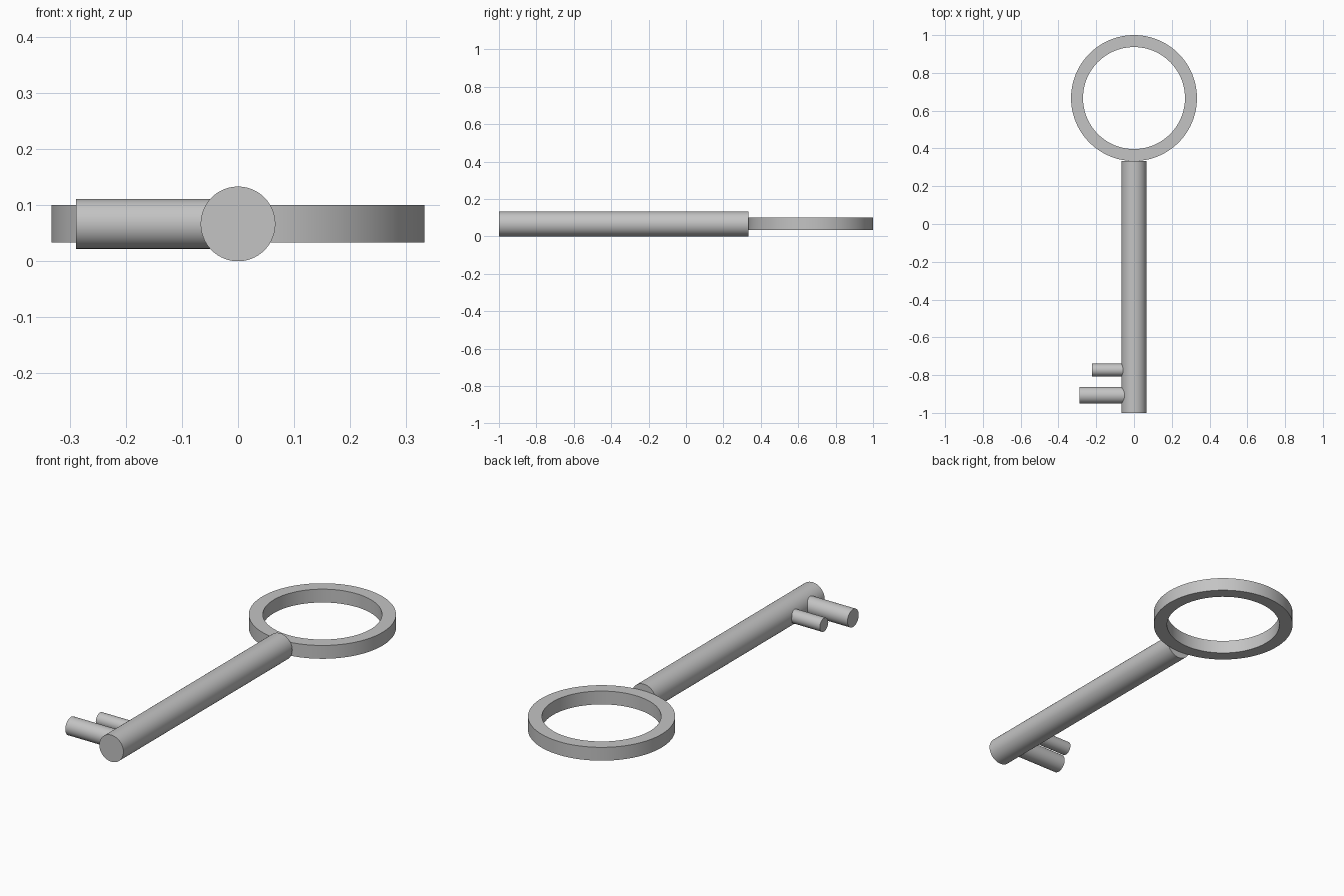
import bpy, bmesh, math
from mathutils import Matrix, Vector

cube = bpy.data.objects.get("Cube")
if cube:
    bpy.data.objects.remove(cube, do_unlink=True)

SEGMENTS = 96
MID_Z = 1 / 15  # height of the key's centre plane

steel = bpy.data.materials.new("grey_steel")
steel.use_nodes = True
steel.diffuse_color = (0.55, 0.55, 0.55, 1)
steel.node_tree.nodes["Principled BSDF"].inputs["Base Color"].default_value = steel.diffuse_color


def add_object(name, bm):
    """Turn a bmesh into a smooth shaded steel part with sharp rims."""
    bmesh.ops.recalc_face_normals(bm, faces=bm.faces)
    mesh = bpy.data.meshes.new(name)
    bm.to_mesh(mesh)
    bm.free()
    mesh.materials.append(steel)
    obj = bpy.data.objects.new(name, mesh)
    bpy.context.collection.objects.link(obj)
    bpy.ops.object.select_all(action="DESELECT")
    obj.select_set(True)
    bpy.context.view_layer.objects.active = obj
    bpy.ops.object.shade_smooth_by_angle(angle=math.radians(30))
    return obj


def rod(name, start, end, radius):
    """Solid round bar between two points."""
    start, end = Vector(start), Vector(end)
    axis = end - start
    turn = axis.to_track_quat("Z", "Y").to_matrix().to_4x4()
    bm = bmesh.new()
    bmesh.ops.create_cone(bm, cap_ends=True, segments=SEGMENTS, radius1=radius,
                          radius2=radius, depth=axis.length,
                          matrix=Matrix.Translation((start + end) / 2) @ turn)
    return add_object(name, bm)


def flat_ring(name, centre, outer, inner, height):
    """Rectangular section swept around a vertical axis."""
    bm = bmesh.new()
    h = height / 2
    section = [bm.verts.new((r, 0, z)) for r, z in
               ((inner, -h), (outer, -h), (outer, h), (inner, h))]
    edges = [bm.edges.new((section[i], section[(i + 1) % 4])) for i in range(4)]
    bmesh.ops.spin(bm, geom=section + edges, axis=(0, 0, 1), cent=(0, 0, 0),
                   angle=math.tau, steps=SEGMENTS, use_merge=True)
    bmesh.ops.remove_doubles(bm, verts=bm.verts, dist=0.0001)
    bmesh.ops.translate(bm, verts=bm.verts, vec=centre)
    return add_object(name, bm)


# Shaft and handle ring
rod("shaft", (0, -1, MID_Z), (0, 1 / 3, MID_Z), MID_Z)
flat_ring("handle_ring", (0, 2 / 3, MID_Z), 1 / 3, 0.27, MID_Z)

# Two teeth on the right side near the tip
for name, y, reach, radius in (("large_tooth", -0.907, 0.289, 0.0444),
                               ("small_tooth", -0.773, 0.222, 0.0333)):
    rod(name, (-0.03, y, MID_Z), (-reach, y, MID_Z), radius)
